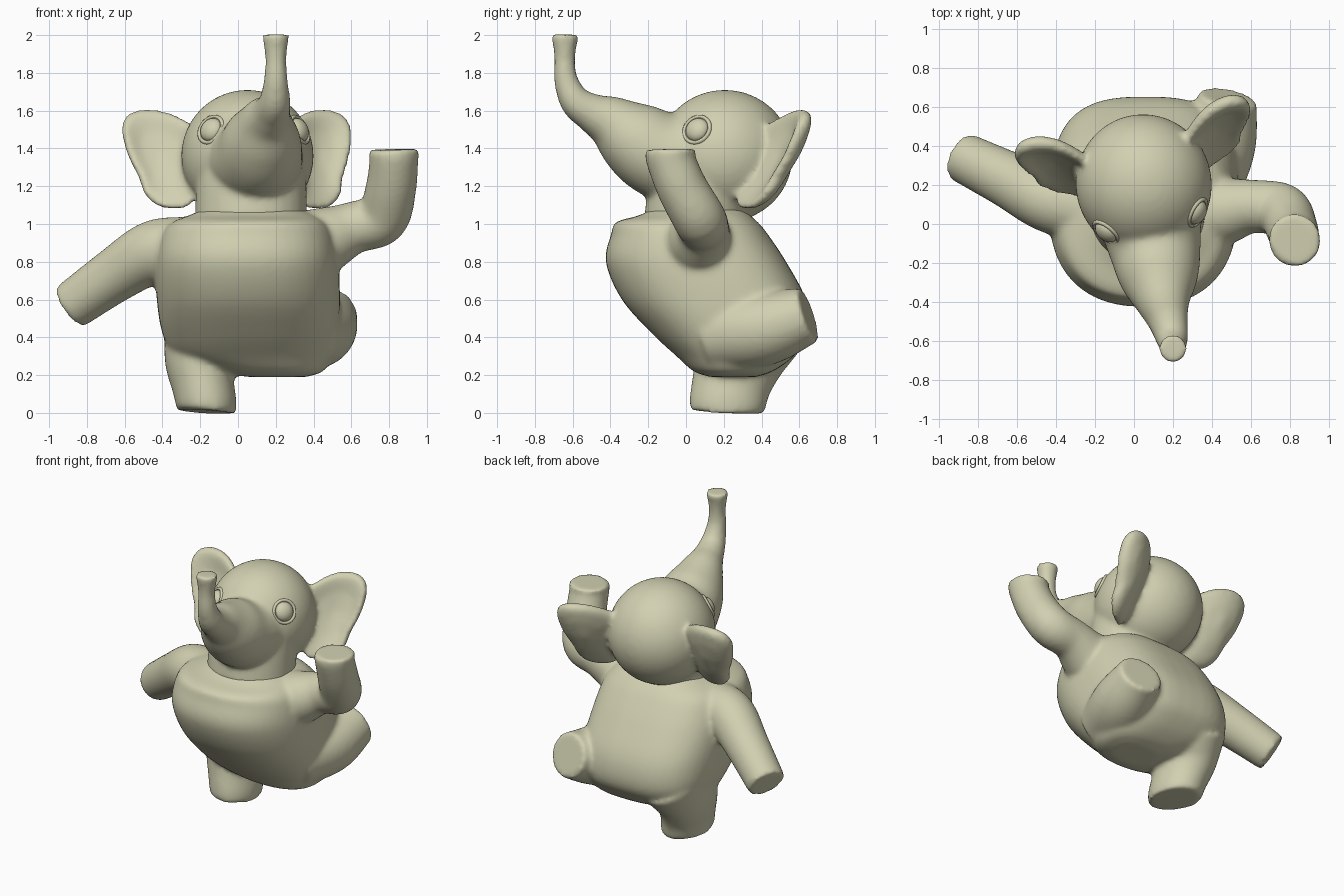
import bpy, bmesh, math
from mathutils import Vector, Matrix

if "Cube" in bpy.data.objects:
    bpy.data.objects.remove(bpy.data.objects["Cube"])

grey = bpy.data.materials.new("warm khaki grey")
grey.diffuse_color = (0.64, 0.63, 0.44, 1)
grey.use_nodes = True
grey.node_tree.nodes["Principled BSDF"].inputs["Base Color"].default_value = grey.diffuse_color

HEAD = Vector((0.05, 0.205, 1.36))
TURN = Matrix.Rotation(math.radians(12), 4, 'Z')   # head is turned a little


def spline(points, steps=6):
    """Catmull-Rom through points of any dimension."""
    p = [Vector(q) for q in points]
    p = [p[0] * 2 - p[1]] + p + [p[-1] * 2 - p[-2]]
    out = []
    for i in range(1, len(p) - 2):
        a, b, c, d = p[i - 1:i + 3]
        for k in range(steps):
            t = k / steps
            out.append(0.5 * (2 * b + (c - a) * t + (2 * a - 5 * b + 4 * c - d) * t * t
                              + (3 * b - a - 3 * c + d) * t ** 3))
    return out + [p[-2]]


def skin(bm, rings):
    """Closed skin over a list of rings."""
    loops = [[bm.verts.new(v) for v in ring] for ring in rings]
    n = len(loops[0])
    for a, b in zip(loops, loops[1:]):
        for i in range(n):
            j = (i + 1) % n
            bm.faces.new((a[i], a[j], b[j], b[i]))
    bm.faces.new(loops[0][::-1])
    bm.faces.new(loops[-1])


def tube(bm, points, stretch=(1, 1, 1), n=32):
    """Round limb along x, y, z, radius points; stretch makes it oval."""
    path = spline(points)
    pos = [Vector(p[:3]) for p in path]
    side, prev, rings = None, None, []
    oval = Matrix.Diagonal(stretch)
    for i, p in enumerate(path):
        t = (pos[min(i + 1, len(pos) - 1)] - pos[max(i - 1, 0)]).normalized()
        side = prev.rotation_difference(t) @ side if prev else t.orthogonal().normalized()
        prev = t
        other = t.cross(side)
        angles = [2 * math.pi * k / n for k in range(n)]
        rings.append([pos[i] + oval @ (p[3] * (side * math.cos(a) + other * math.sin(a))) for a in angles])
    skin(bm, rings)


def finish(name, bm, fuse=True):
    bmesh.ops.recalc_face_normals(bm, faces=bm.faces)
    for f in bm.faces:
        f.smooth = True
    me = bpy.data.meshes.new(name)
    bm.to_mesh(me)
    bm.free()
    me.materials.append(grey)
    ob = bpy.data.objects.new(name, me)
    bpy.context.collection.objects.link(ob)
    if fuse:   # melt overlapping volumes into one soft skin
        r = ob.modifiers.new("fuse", 'REMESH')
        r.mode, r.voxel_size, r.use_smooth_shade = 'VOXEL', 0.016, True
        s = ob.modifiers.new("soften", 'SMOOTH')
        s.factor, s.iterations = 0.5, 10


# Torso: z, x range, y range, leaning back toward the bottom
bm = bmesh.new()
profile = [(0.19, 0.06, 0.36, 0.13, 0.37), (0.22, -0.12, 0.45, 0.04, 0.46),
           (0.30, -0.33, 0.50, -0.05, 0.57), (0.42, -0.40, 0.53, -0.18, 0.65),
           (0.60, -0.43, 0.54, -0.34, 0.635), (0.80, -0.435, 0.53, -0.425, 0.53),
           (0.95, -0.40, 0.50, -0.395, 0.43), (1.01, -0.35, 0.46, -0.37, 0.38),
           (1.045, -0.26, 0.41, -0.25, 0.34), (1.08, -0.18, 0.33, -0.18, 0.30)]
rings = []
for z, x0, x1, y0, y1 in spline(profile, 5):
    ring = []
    for k in range(48):
        c, s = math.cos(k * math.pi / 24), math.sin(k * math.pi / 24)
        e = 2 / 2.8 if s > 0 else 2 / 2.3      # squarer back, rounder belly
        ring.append(Vector(((x0 + x1) / 2 + (x1 - x0) / 2 * math.copysign(abs(c) ** e, c),
                            (y0 + y1) / 2 + (y1 - y0) / 2 * math.copysign(abs(s) ** e, s), z)))
    rings.append(ring)
skin(bm, rings)
# Lowered arm
tube(bm, [(-0.28, 0.08, 0.87, 0.17), (-0.45, 0.13, 0.85, 0.167),
          (-0.65, 0.23, 0.73, 0.145), (-0.885, 0.345, 0.565, 0.128)])
# Raised arm
tube(bm, [(0.35, 0.06, 0.87, 0.20), (0.47, 0.07, 0.92, 0.175), (0.61, 0.09, 0.98, 0.138),
          (0.76, 0.07, 1.03, 0.14), (0.81, -0.02, 1.19, 0.134), (0.825, -0.08, 1.34, 0.130),
          (0.825, -0.085, 1.395, 0.137)])
# Standing leg
tube(bm, [(-0.165, 0.215, 0.006, 0.172), (-0.165, 0.218, 0.04, 0.184), (-0.185, 0.24, 0.15, 0.192),
          (-0.20, 0.28, 0.28, 0.22), (-0.17, 0.33, 0.42, 0.265)], (0.86, 1.1, 1))
# Lifted leg
tube(bm, [(0.33, 0.15, 0.42, 0.2), (0.43, 0.41, 0.445, 0.197), (0.485, 0.65, 0.52, 0.15)])
finish("body", bm)

# Head with neck and trunk
bm = bmesh.new()
bmesh.ops.create_uvsphere(bm, u_segments=48, v_segments=32, radius=1,
                          matrix=Matrix.Translation(HEAD) @ TURN @ Matrix.Diagonal((0.35, 0.36, 0.35, 1)))
tube(bm, [(0.07, 0.10, 1.30, 0.27), (0.07, 0.07, 1.16, 0.272), (0.07, 0.05, 1.0, 0.275)], (1.08, 1, 1))
tube(bm, [(0.08, 0.05, 1.33, 0.27), (0.11, -0.14, 1.37, 0.235), (0.13, -0.28, 1.455, 0.202),
          (0.15, -0.40, 1.54, 0.143), (0.175, -0.50, 1.59, 0.104), (0.195, -0.585, 1.65, 0.084),
          (0.2, -0.635, 1.76, 0.064), (0.2, -0.642, 1.88, 0.056), (0.2, -0.64, 2.003, 0.074)])
# Cupped ears: outline as outward, up
outline = spline([(0.24, 0.15), (0.38, 0.23), (0.52, 0.25), (0.62, 0.22), (0.66, 0.14), (0.635, 0.0),
                  (0.585, -0.12), (0.56, -0.21), (0.48, -0.275), (0.33, -0.27), (0.24, -0.1)], 4)
tilt = math.radians(19)
for side in (-1, 1):
    rings = []
    for f, d in ((0.03, -1), (0.5, -1), (0.8, -1), (0.93, -0.8), (1, 0),
                 (0.93, 0.8), (0.8, 1), (0.5, 1), (0.03, 1)):
        ring = []
        for u, v in outline:
            u, v = 0.45 + (u - 0.45) * f, v * f
            back = (0.042 * d + 0.05 * (1 - f * f) + (0.42 if v > 0 else 0.5) * v
                    + 0.05 * (1 - ((u - 0.45) / 0.21) ** 2))
            ring.append(HEAD + TURN @ Vector((side * u * math.cos(tilt), u * math.sin(tilt) + back, v)))
        rings.append(ring)
    skin(bm, rings)
finish("head", bm)

# Eyes: flattened ball in a raised rim
for side, name in ((-1, "left_eye"), (1, "right_eye")):
    az, el = math.radians(40), math.radians(24)
    n = TURN @ Vector((side * math.cos(az) * math.cos(el), -math.sin(az) * math.cos(el), math.sin(el)))
    place = Matrix.Translation(HEAD + n * 0.338) @ n.to_track_quat('Z', 'Y').to_matrix().to_4x4()
    bm = bmesh.new()
    bmesh.ops.create_uvsphere(bm, u_segments=32, v_segments=16, radius=1,
                              matrix=place @ Matrix.Diagonal((0.065, 0.065, 0.045, 1)))
    finish(name, bm, False)
    bm = bmesh.new()
    rows = []
    for r, h in ((0.066, -0.02), (0.066, 0.012), (0.075, 0.018), (0.084, 0.01), (0.088, -0.02)):
        rows.append([place @ Vector((math.cos(i * math.pi / 16) * r, math.sin(i * math.pi / 16) * r, h))
                     for i in range(32)])
    skin(bm, rows)
    finish(name + "_rim", bm, False)
